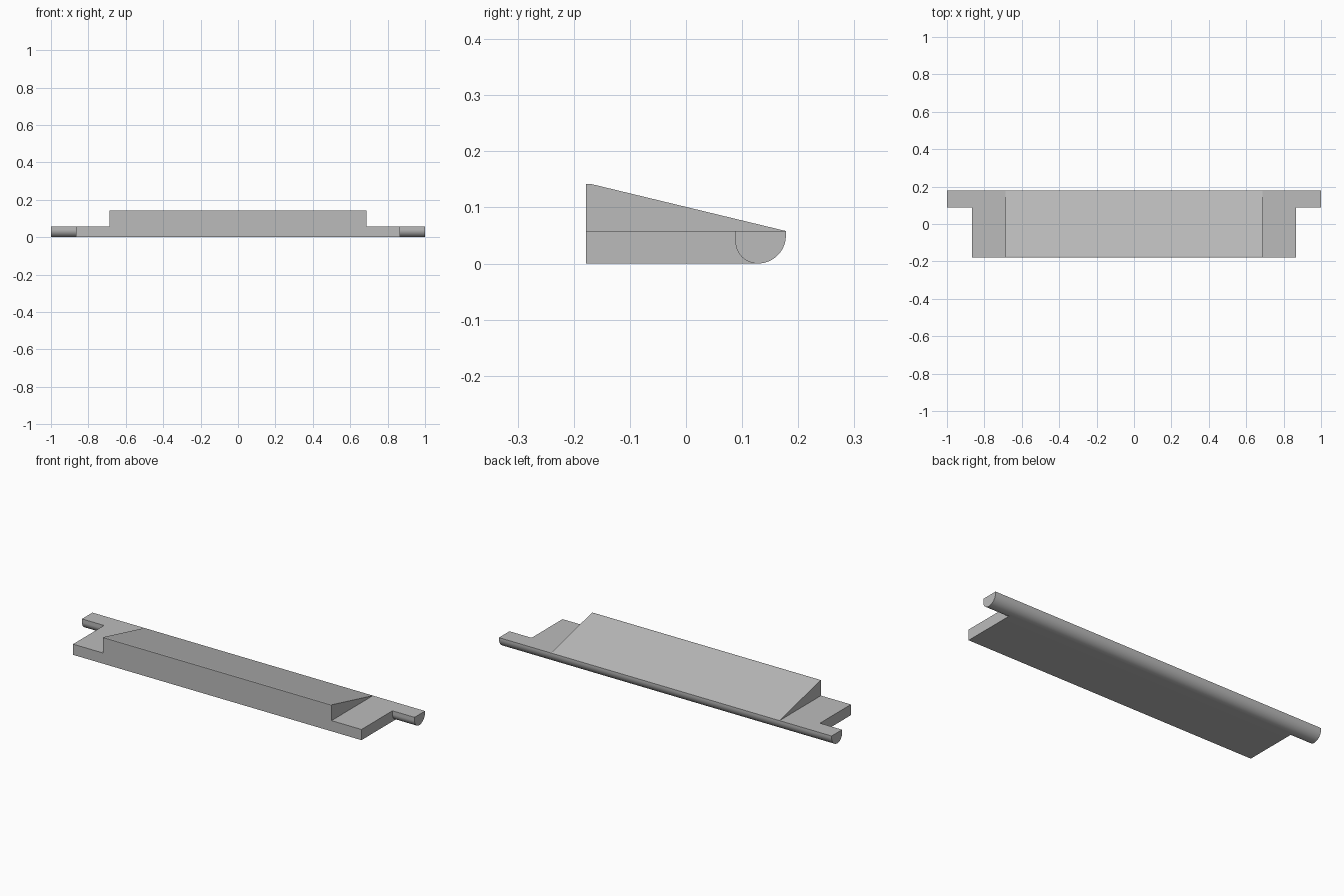
import bpy, bmesh
from math import cos, sin, pi

if "Cube" in bpy.data.objects:
    bpy.data.objects.remove(bpy.data.objects["Cube"], do_unlink=True)

FRONT, BACK = -0.178, 0.178
DECK = 0.058        # height of the flat shoulders
AXIS = 0.128        # y of the pivot bar's lowest line
STEPS = 16

grey = bpy.data.materials.new("mid grey")
grey.use_nodes = True
colour = (0.5, 0.5, 0.5, 1)
grey.diffuse_color = colour
grey.node_tree.nodes["Principled BSDF"].inputs["Base Color"].default_value = colour


def arc(radius, start, end):
    """Arc resting on the ground below the bar axis, as (y, z) points."""
    angles = [start + (end - start) * i / STEPS for i in range(STEPS + 1)]
    return [(AXIS + radius * cos(a), radius + radius * sin(a)) for a in angles]


def extrude_profile(name, profile, half_width):
    """Sweep a (y, z) outline symmetrically along x."""
    bm = bmesh.new()
    face = bm.faces.new([bm.verts.new((-half_width, y, z)) for y, z in profile])
    swept = bmesh.ops.extrude_face_region(bm, geom=[face])
    verts = [v for v in swept["geom"] if isinstance(v, bmesh.types.BMVert)]
    bmesh.ops.translate(bm, verts=verts, vec=(2 * half_width, 0, 0))
    bmesh.ops.recalc_face_normals(bm, faces=bm.faces[:])
    mesh = bpy.data.meshes.new(name)
    bm.to_mesh(mesh)
    bm.free()
    mesh.materials.append(grey)
    obj = bpy.data.objects.new(name, mesh)
    bpy.context.collection.objects.link(obj)
    return obj


def activate(obj):
    bpy.ops.object.select_all(action="DESELECT")
    obj.select_set(True)
    bpy.context.view_layer.objects.active = obj


# Base plate with a rounded back edge
back_round = arc(BACK - AXIS, -pi / 2, 0)
base = extrude_profile(
    "base_plate", [(FRONT, DECK), (FRONT, 0)] + back_round + [(BACK, DECK)], 0.867)

# Pivot bar running past both ends, merged into the plate
front_round = arc(0.04, -pi, -pi / 2)
bar = extrude_profile(
    "pivot_bar",
    [(AXIS - 0.04, DECK)] + front_round[:-1] + back_round + [(BACK, DECK)], 1.0)
union = base.modifiers.new("merge_bar", "BOOLEAN")
union.operation = "UNION"
union.solver = "EXACT"
union.object = bar
activate(base)
bpy.ops.object.modifier_apply(modifier=union.name)
bpy.data.objects.remove(bar, do_unlink=True)
bpy.ops.object.shade_smooth_by_angle(angle=pi / 6)

# Sloping wedge on the middle of the plate
extrude_profile(
    "wedge", [(FRONT, DECK), (BACK, DECK), (-0.17, 0.142), (FRONT, 0.142)], 0.687)
